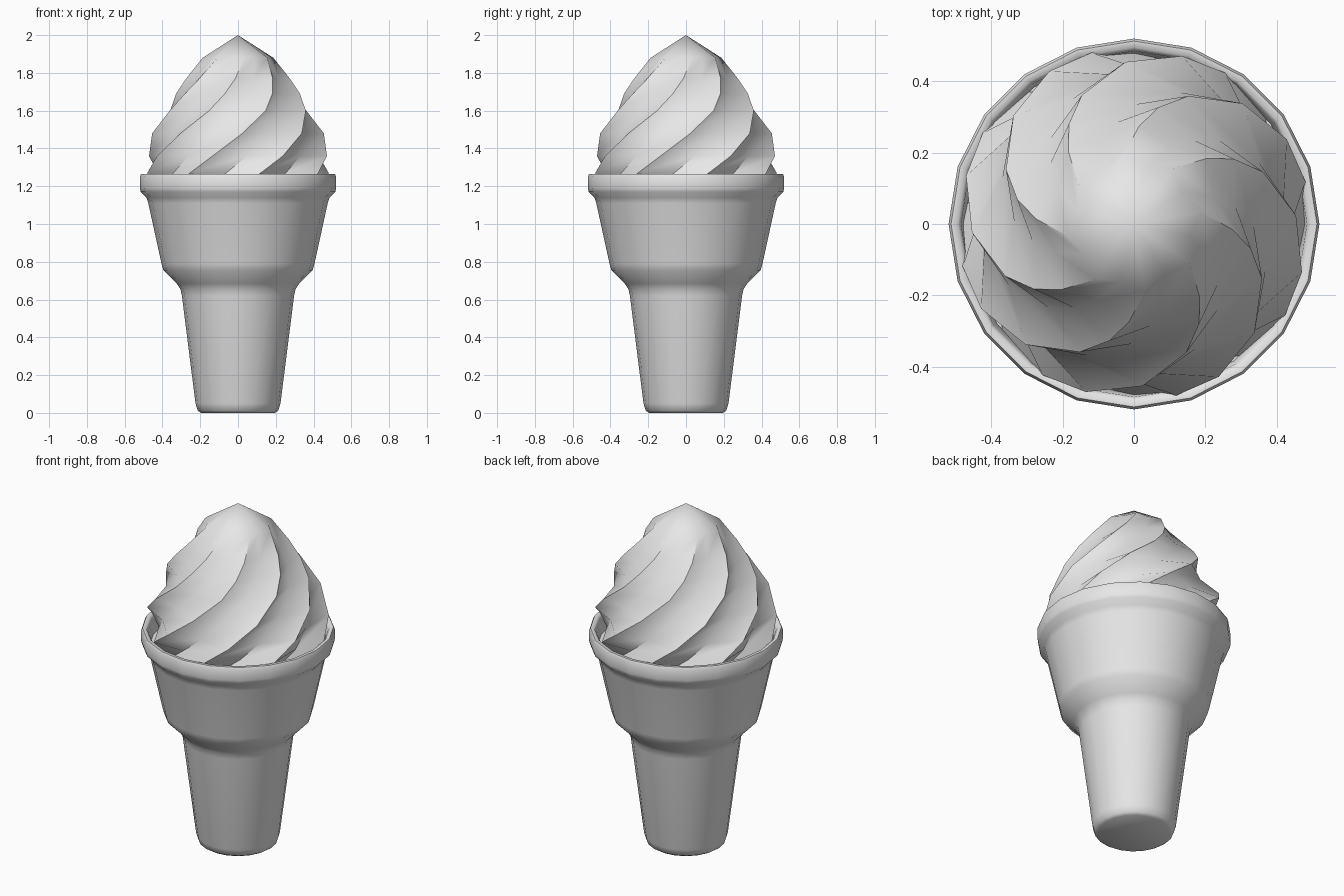
import bpy, bmesh, math

cube = bpy.data.objects.get("Cube")
if cube:
    bpy.data.objects.remove(cube)

grey = bpy.data.materials.new("plain_grey")
grey.use_nodes = True
colour = (0.8, 0.8, 0.8, 1)
grey.diffuse_color = colour
grey.node_tree.nodes["Principled BSDF"].inputs["Base Color"].default_value = colour


def ring(bm, z, points):
    """Ring of vertices from (radius, angle in degrees) pairs."""
    return [bm.verts.new((r * math.cos(math.radians(a)), r * math.sin(math.radians(a)), z))
            for r, a in points]


def bridge(bm, low, high):
    n = len(low)
    for i in range(n):
        j = (i + 1) % n
        bm.faces.new((low[i], low[j], high[j], high[i]))


def finish(bm, name, angle):
    bmesh.ops.recalc_face_normals(bm, faces=bm.faces)
    mesh = bpy.data.meshes.new(name)
    bm.to_mesh(mesh)
    bm.free()
    mesh.materials.append(grey)
    obj = bpy.data.objects.new(name, mesh)
    bpy.context.collection.objects.link(obj)
    bpy.ops.object.select_all(action='DESELECT')
    obj.select_set(True)
    bpy.context.view_layer.objects.active = obj
    bpy.ops.object.shade_smooth_by_angle(angle=math.radians(angle))


# Wafer cup: stepped profile turned with twenty sides
SIDES = 20
cup_profile = [(.195, 0), (.213, .012), (.225, .05), (.297, .62), (.305, .655), (.325, .685),
               (.395, .755), (.405, .79), (.475, 1.11), (.485, 1.14), (.515, 1.17), (.52, 1.19),
               (.52, 1.25), (.513, 1.265), (.495, 1.265), (.485, 1.25), (.475, 1.16)]
bm = bmesh.new()
rings = [ring(bm, z, [(r, i * 360 / SIDES) for i in range(SIDES)]) for r, z in cup_profile]
for low, high in zip(rings, rings[1:]):
    bridge(bm, low, high)
bm.faces.new(rings[0])
bm.faces.new(rings[-1])
finish(bm, "wafer_cup", 60)

# Ice cream: eight-ridged star that twists as it narrows to the tip
RIDGES = 8
STEP = 360 / RIDGES
swirl_levels = [(1.17, .48, -95), (1.27, .495, -76), (1.36, .49, -61), (1.48, .455, -42),
                (1.60, .39, -23), (1.69, .335, -12), (1.77, .275, -3), (1.88, .19, 10)]
VALLEY = .86
bm = bmesh.new()
rings = []
for z, r, twist in swirl_levels:
    star = []
    for i in range(RIDGES):
        a = twist + i * STEP
        star += [(r, a), (r * VALLEY, a + STEP / 2)]
    rings.append(ring(bm, z, star))
for low, high in zip(rings, rings[1:]):
    bridge(bm, low, high)
tip = bm.verts.new((0, 0, 2))
last = rings[-1]
for i, v in enumerate(last):
    bm.faces.new((v, last[(i + 1) % len(last)], tip))
bm.faces.new(rings[0])
finish(bm, "ice_cream_swirl", 50)
